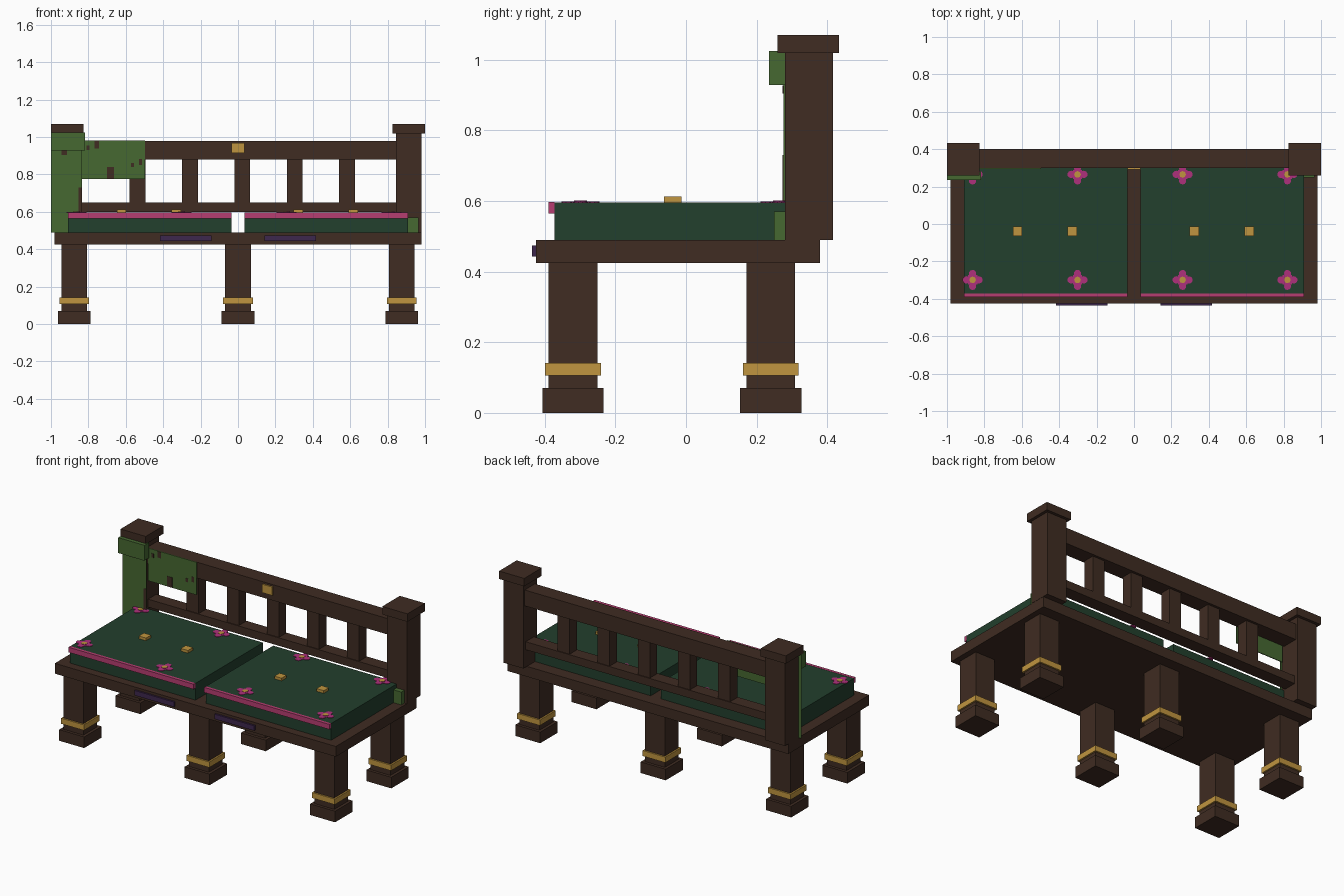
import bpy, bmesh, math
from mathutils import Matrix

cube = bpy.data.objects.get("Cube")
if cube:
    bpy.data.objects.remove(cube, do_unlink=True)


def material(name, rgb):
    m = bpy.data.materials.new(name)
    m.use_nodes = True
    m.diffuse_color = (*rgb, 1)
    bsdf = next(n for n in m.node_tree.nodes if n.type == 'BSDF_PRINCIPLED')
    bsdf.inputs["Base Color"].default_value = (*rgb, 1)
    bsdf.inputs["Roughness"].default_value = 0.8
    return m


WOOD = material("dark_wood", (0.050, 0.025, 0.016))
GREEN = material("green_cloth", (0.016, 0.050, 0.026))
PINK = material("pink_trim", (0.47, 0.047, 0.165))
PETAL = material("magenta_petal", (0.43, 0.03, 0.20))
GOLD = material("gold", (0.53, 0.30, 0.05))
MOSS = material("moss", (0.061, 0.138, 0.031))
PURPLE = material("purple", (0.048, 0.020, 0.075))


def finish(name, bm, mats):
    mesh = bpy.data.meshes.new(name)
    bm.to_mesh(mesh)
    bm.free()
    for m in mats:
        mesh.materials.append(m)
    ob = bpy.data.objects.new(name, mesh)
    bpy.context.collection.objects.link(ob)
    return ob


def box(name, x, y, z, mat):
    """Box given as three (low, high) ranges."""
    bm = bmesh.new()
    size = [b - a for a, b in (x, y, z)]
    mid = [(a + b) / 2 for a, b in (x, y, z)]
    bmesh.ops.create_cube(bm, size=1, matrix=Matrix.Translation(mid) @ Matrix.Diagonal((*size, 1)))
    return finish(name, bm, [mat])


def around(c, half):
    return (c - half, c + half)


# Seat slab with two front inlays
box("seat_frame", (-0.98, 0.98), (-0.425, 0.38), (0.425, 0.49), WOOD)
for side, cx in (("right", -0.28), ("left", 0.28)):
    box(f"{side}_front_inlay", around(cx, 0.138), (-0.436, -0.425), (0.443, 0.474), PURPLE)

# Six legs with feet and gold bands
for col, x in (("right", -0.875), ("middle", 0), ("left", 0.875)):
    for row, y in (("front", -0.32), ("back", 0.24)):
        n = f"{row}_{col}"
        box(n + "_leg", around(x, 0.069), around(y, 0.069), (0.07, 0.425), WOOD)
        box(n + "_foot", around(x, 0.087), around(y, 0.087), (0, 0.07), WOOD)
        box(n + "_leg_band", around(x, 0.079), around(y, 0.079), (0.106, 0.141), GOLD)

# Back posts and caps
for side, x in (("right", -0.9125), ("left", 0.9125)):
    box(side + "_post", around(x, 0.069), (0.28, 0.416), (0.49, 1.02), WOOD)
    box(side + "_post_cap", around(x, 0.0875), (0.259, 0.434), (1.02, 1.07), WOOD)

# Rails, balusters and the gold badge
box("top_rail", (-0.85, 0.85), (0.30, 0.402), (0.88, 0.98), WOOD)
box("lower_rail", (-0.85, 0.85), (0.31, 0.392), (0.60, 0.65), WOOD)
for i in range(5):
    box(f"baluster_{i + 1}", around(-0.537 + 0.28 * i, 0.042), (0.315, 0.387), (0.65, 0.88), WOOD)
box("rail_badge", around(0, 0.035), (0.291, 0.30), (0.915, 0.968), GOLD)


def flower(name, x, y, z):
    """Four round petals around a gold centre."""
    bm = bmesh.new()
    for k in range(4):
        a = k * math.pi / 2
        px, py = x + 0.034 * math.cos(a), y + 0.034 * math.sin(a)
        bmesh.ops.create_cone(bm, cap_ends=True, segments=10, radius1=0.02, radius2=0.02, depth=0.004,
                              matrix=Matrix.Translation((px, py, z + 0.001)))
    bmesh.ops.create_cube(bm, size=1, matrix=Matrix.Translation((x, y, z + 0.001))
                          @ Matrix.Diagonal((0.05, 0.05, 0.0036, 1)))
    first_centre = len(bm.faces)
    bmesh.ops.create_cone(bm, cap_ends=True, segments=8, radius1=0.018, radius2=0.018, depth=0.006,
                          matrix=Matrix.Translation((x, y, z + 0.002)))
    bm.faces.ensure_lookup_table()
    for f in bm.faces[first_centre:]:
        f.material_index = 1
    return finish(name, bm, [PETAL, GOLD])


# Cushions with trim, buttons and corner flowers
cushions = (("right", (-0.91, -0.036), (-0.623, -0.33), (-0.863, -0.302)),
            ("left", (0.036, 0.91), (0.323, 0.617), (0.26, 0.82)))
for side, xr, buttons, flowers in cushions:
    box(side + "_cushion", xr, (-0.372, 0.30), (0.49, 0.596), GREEN)
    box(side + "_cushion_trim", xr, (-0.39, -0.372), (0.565, 0.597), PINK)
    for i, x in enumerate(buttons):
        box(f"{side}_button_{i + 1}", around(x, 0.025), around(-0.038, 0.025), (0.596, 0.613), GOLD)
    for i, x in enumerate(flowers):
        for row, y in (("front", -0.299), ("back", 0.265)):
            flower(f"{side}_{row}_flower_{i + 1}", x, y, 0.596)

# Moss on the right post, the rail and the foot of the left post
box("post_moss_clump", (-1.0, -0.818), (0.235, 0.28), (0.928, 1.025), MOSS)
box("post_moss_sheet", (-1.0, -0.833), (0.276, 0.28), (0.49, 0.928), MOSS)
box("rail_moss_sheet", (-0.833, -0.497), (0.295, 0.30), (0.775, 0.981), MOSS)
box("left_post_moss", (0.86, 0.965), (0.249, 0.28), (0.49, 0.571), MOSS)

# Bare patches in the moss: (x range, z range, front surface y)
patches = [((-0.70, -0.664), (0.776, 0.84), 0.295), ((-0.768, -0.742), (0.94, 0.979), 0.295),
           ((-0.573, -0.555), (0.84, 0.862), 0.295), ((-0.53, -0.513), (0.85, 0.883), 0.295),
           ((-0.81, -0.793), (0.93, 0.955), 0.295), ((-0.852, -0.834), (0.60, 0.73), 0.276),
           ((-0.945, -0.915), (0.905, 0.927), 0.276)]
for i, (x, z, y) in enumerate(patches):
    box(f"bare_patch_{i + 1}", x, (y - 0.002, y + 0.001), z, WOOD)
